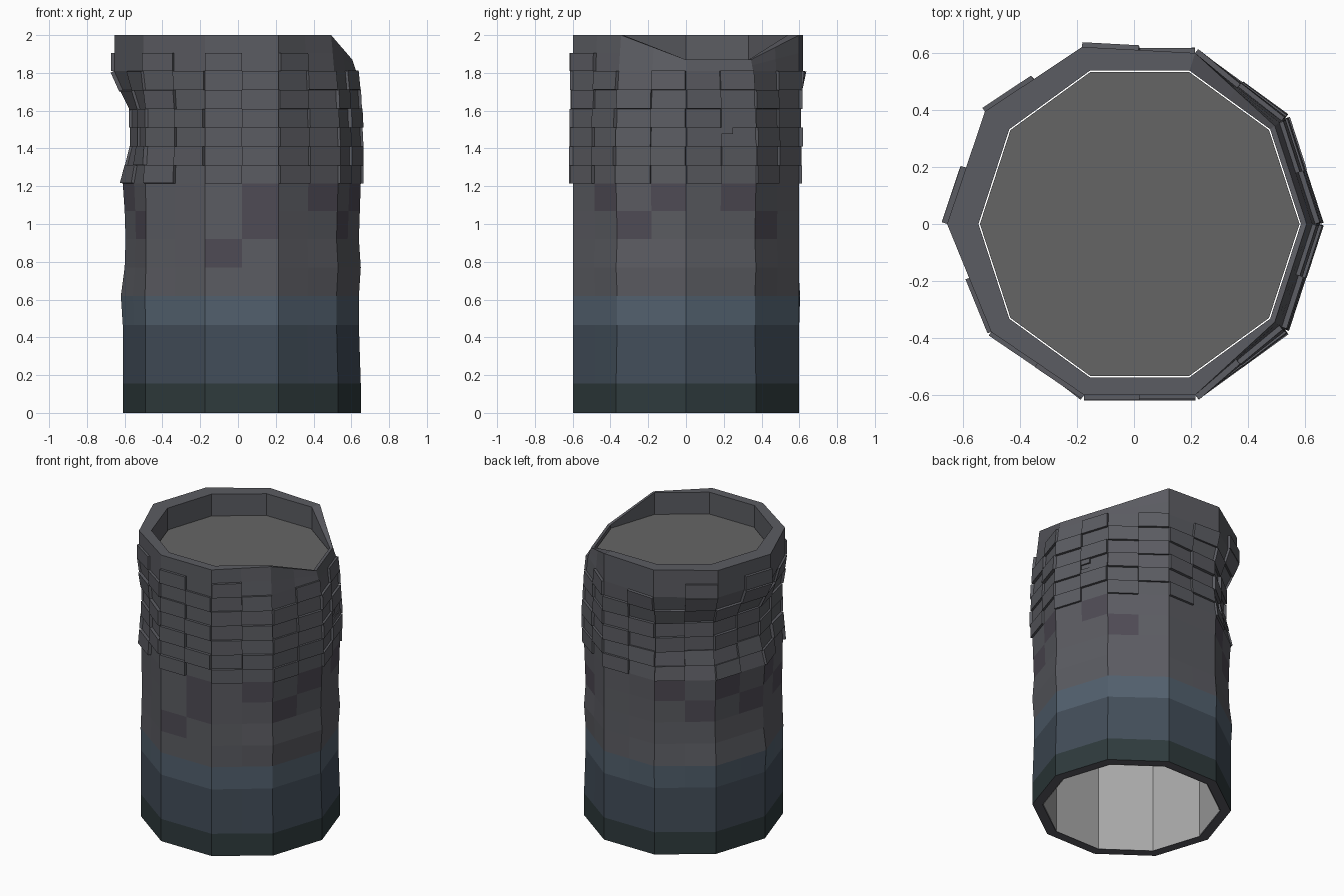
import bpy, bmesh, random
from math import cos, sin, pi

if "Cube" in bpy.data.objects:
    bpy.data.objects.remove(bpy.data.objects["Cube"])
random.seed(4)

CX, R, R_IN, SIDES = 0.02, 0.63, 0.565, 10
COLS = SIDES * 2
LEVELS = [0, .155, .465, .62, .77, .92, 1.07, 1.215, 1.31, 1.41,
          1.51, 1.61, 1.71, 1.81, 1.91, 2.0]
BRICK_ROW = 7
# radius changes up the wall: bulge on the left, worn edge on the right
LEFT = [0, 0, 0, .01, -.01, -.015, -.01, 0, -.025, -.05, -.05, -.05, 0, .045, .045, .045]
WORN = [0, 0, -.01, -.01, 0, -.01, -.005, 0, 0, 0, -.005, -.01, -.015, -.025, -.035, -.045]
LEFT_W = {3: .5, 4: .9, 5: 1, 6: .3}
WORN_W = {0: 1, 1: 1, 9: 1}
# flush darker patches (column, row)
PATCHES = {(14, 4), (15, 5), (15, 6), (17, 6), (18, 5), (19, 6), (1, 6), (2, 5),
           (7, 5), (6, 6), (8, 6), (9, 5), (10, 6), (11, 5)}


def material(name, rgb):
    m = bpy.data.materials.new(name)
    m.diffuse_color = (*rgb, 1)
    m.use_nodes = True
    m.node_tree.nodes["Principled BSDF"].inputs["Base Color"].default_value = m.diffuse_color
    return m


def top_z(i):
    return 1.87 if i % SIDES in (0, 1) else 2.0


def corner(i, k, inner=False):
    """Corner i of the decagon at level k."""
    i %= SIDES
    z = LEVELS[k]
    if k > 13:
        z = 1.81 + (top_z(i) - 1.81) * (k - 13) / 2
    r = R_IN if inner else R + LEFT[k] * LEFT_W.get(i, 0) + WORN[k] * WORN_W.get(i, 0)
    a = i * 2 * pi / SIDES
    return (CX + r * cos(a), r * sin(a), z)


def point(c, k, inner=False):
    """Column point: decagon corner or the middle of a flat side."""
    p, q = corner(c // 2, k, inner), corner((c + 1) // 2, k, inner)
    return tuple((u + v) / 2 for u, v in zip(p, q))


def finish(bm, name, mats):
    me = bpy.data.meshes.new(name)
    bm.normal_update()
    bm.to_mesh(me)
    bm.free()
    for m in mats:
        me.materials.append(m)
    ob = bpy.data.objects.new(name, me)
    bpy.context.collection.objects.link(ob)
    return ob


def raise_faces(bm, faces, low, high):
    bm.normal_update()
    out = bmesh.ops.extrude_discrete_faces(bm, faces=faces)["faces"]
    bm.normal_update()
    for f in out:
        bmesh.ops.translate(bm, verts=f.verts, vec=f.normal * random.uniform(low, high))
    return out


# --- outer wall with rim, lining and bottom edge
bm = bmesh.new()
n = len(LEVELS)
rings = [[bm.verts.new(point(c, k)) for c in range(COLS)] for k in range(n)]
rings.append([bm.verts.new(point(c, n - 1, True)) for c in range(COLS)])
rings.append([bm.verts.new(point(c, 0, True)) for c in range(COLS)])
rings.append(rings[0])
bricks, small = [], None
for k in range(len(rings) - 1):
    for c in range(COLS):
        d = (c + 1) % COLS
        f = bm.faces.new((rings[k][c], rings[k][d], rings[k + 1][d], rings[k + 1][c]))
        if k == 0:
            f.material_index = 1
        elif k == 1:
            f.material_index = 2
        elif k == 2:
            f.material_index = 3
        elif (c, k) in PATCHES:
            f.material_index = 4
        if BRICK_ROW <= k < 13 and (c + k - BRICK_ROW) % 2 == 0:
            bricks.append(f)
        if k == 13 and c in (7, 9, 12, 14, 16):
            bricks.append(f)
        if (c, k) == (1, 9):
            small = f
# --- raised bricks, and one cell broken into small ones
bricks = [f for f in bricks if f is not small]
cells = bmesh.ops.subdivide_edges(bm, edges=list(small.edges), cuts=2, use_grid_fill=True)
cells = [f for f in cells["geom_inner"] if isinstance(f, bmesh.types.BMFace)
         and f.calc_area() < .004]
raise_faces(bm, [f for f in bricks if f.is_valid], .012, .022)
raise_faces(bm, [f for f in cells if f.is_valid][::2], .006, .012)
finish(bm, "brick_tower_wall", [
    material("stone", (.105, .107, .122)), material("damp_base", (.028, .043, .046)),
    material("wet_stone", (.055, .075, .1)), material("tide_line", (.085, .118, .155)),
    material("stain", (.078, .07, .09))])

# --- inner lining cup: closed top, open bottom
bm = bmesh.new()
lo, hi = [[bm.verts.new((CX + .56 * cos(i * 2 * pi / SIDES), .56 * sin(i * 2 * pi / SIDES), z))
           for i in range(SIDES)] for z in (0, 1.85)]
for i in range(SIDES):
    j = (i + 1) % SIDES
    f = bm.faces.new((lo[i], lo[j], hi[j], hi[i]))
    f.material_index = 1
bm.faces.new(hi)
finish(bm, "inner_floor", [material("floor_grey", (.13, .13, .13)),
                           material("lining_grey", (.4, .4, .4))])
